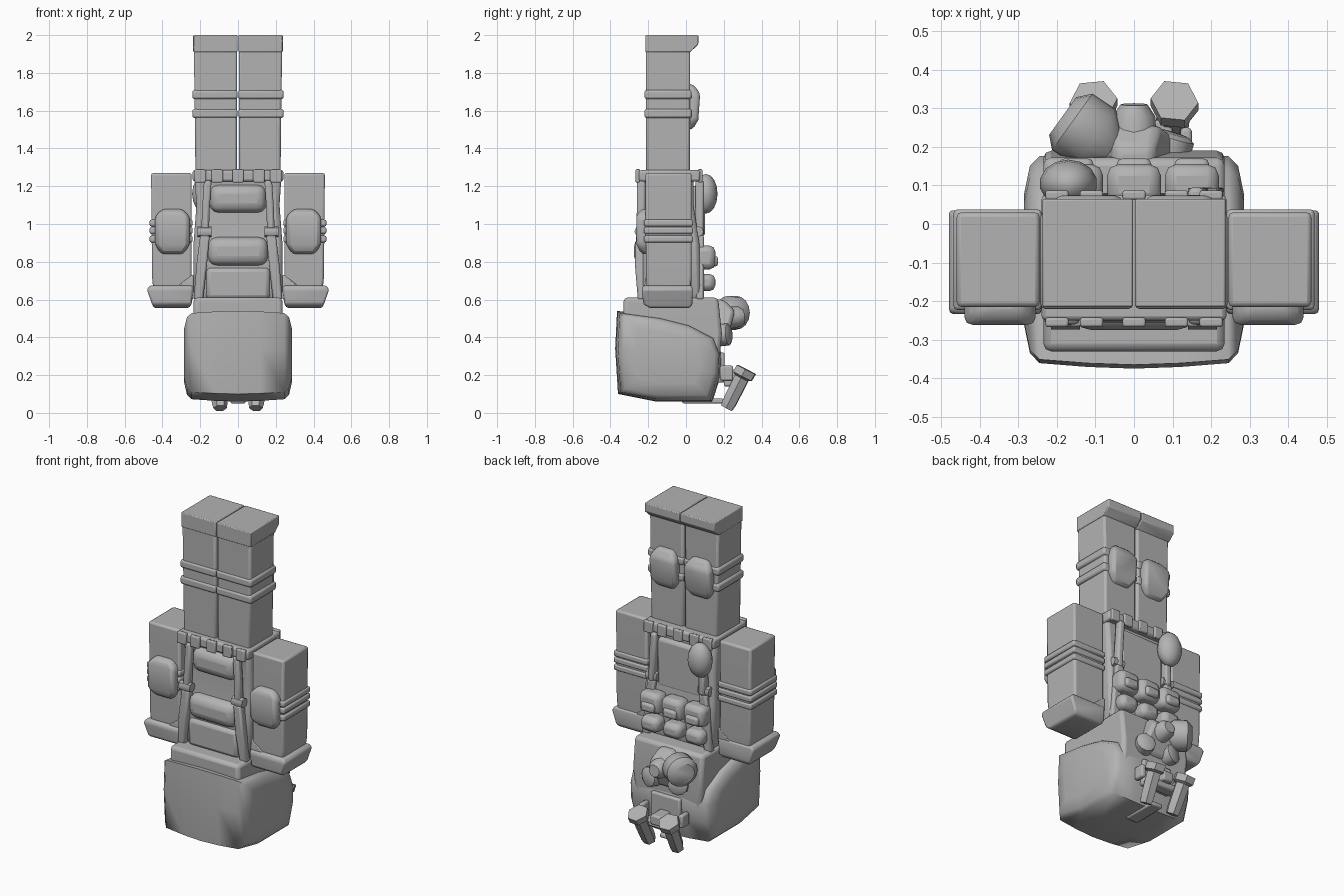
import bpy
import bmesh
import math
from mathutils import Vector

if "Cube" in bpy.data.objects:
    bpy.data.objects.remove(bpy.data.objects["Cube"])

GREY = (0.45, 0.45, 0.45, 1)
mat = bpy.data.materials.new("plain grey")
mat.use_nodes = True
mat.diffuse_color = GREY
mat.node_tree.nodes["Principled BSDF"].inputs["Base Color"].default_value = GREY


def finish(name, bm, bevel=0, segments=2, angle=45):
    bmesh.ops.recalc_face_normals(bm, faces=bm.faces)
    mesh = bpy.data.meshes.new(name)
    bm.to_mesh(mesh)
    bm.free()
    mesh.materials.append(mat)
    ob = bpy.data.objects.new(name, mesh)
    bpy.context.collection.objects.link(ob)
    if bevel:
        mod = ob.modifiers.new("Bevel", "BEVEL")
        mod.width, mod.segments = bevel, segments
    bpy.ops.object.select_all(action="DESELECT")
    ob.select_set(True)
    bpy.context.view_layer.objects.active = ob
    bpy.ops.object.shade_smooth_by_angle(angle=math.radians(angle))
    return ob


def skin(name, rings, **kw):
    """Bridge equal rings of points and cap both ends."""
    bm = bmesh.new()
    loops = [[bm.verts.new(p) for p in ring] for ring in rings]
    n = len(loops[0])
    for a, b in zip(loops, loops[1:]):
        for i in range(n):
            j = (i + 1) % n
            bm.faces.new((a[i], a[j], b[j], b[i]))
    bm.faces.new(loops[0])
    bm.faces.new(loops[-1])
    return finish(name, bm, **kw)


def stack(name, levels, side=1, **kw):
    """Rectangles (z, x0, x1, y0, y1) joined from bottom to top."""
    rings = [[(side * x, y, z) for x, y in ((a, c), (b, c), (b, d), (a, d))]
             for z, a, b, c, d in levels]
    return skin(name, rings, **kw)


def box(name, x, y, z, side=1, **kw):
    return stack(name, [(h, *x, *y) for h in z], side, **kw)


def tube(name, points, sides=12, **kw):
    """Straight-axis tube through (position, radius) stations."""
    axis = Vector(points[-1][0]) - Vector(points[0][0])
    rot = axis.to_track_quat("Z", "Y")
    turns = [2 * math.pi * i / sides for i in range(sides)]
    rings = [[Vector(p) + rot @ Vector((r * math.cos(t), r * math.sin(t), 0))
              for t in turns] for p, r in points]
    return skin(name, rings, **kw)


def ball(name, centre, size):
    bm = bmesh.new()
    bmesh.ops.create_uvsphere(bm, u_segments=14, v_segments=8, radius=1)
    for v in bm.verts:
        v.co = Vector(c + s * k for c, s, k in zip(centre, size, v.co))
    return finish(name, bm)


# Head and helmet, upside down at the base
stack("head", [(0.2, -0.22, 0.22, -0.31, 0.17), (0.42, -0.235, 0.235, -0.33, 0.19),
               (0.61, -0.235, 0.235, -0.33, 0.17)], bevel=0.02)
outline = [(-.365, .54), (-.375, .34), (-.36, .10), (-.16, .06), (.14, .06),
           (.185, .2), (.19, .31), (.155, .4), (.02, .47), (-.14, .51)]
rings = []
for x, k in ((-.285, .6), (-.27, .86), (-.245, .95), (-.12, .985), (0, 1),
             (.12, .985), (.245, .95), (.27, .86), (.285, .6)):
    rings.append([(x, -.09 + (y + .09) * k, .31 + (z - .31) * k) for y, z in outline])
skin("helmet", rings, angle=60)

# Face mask with eyepieces, valve and filter
stack("mask", [(.37, -.15, .15, .15, .2), (.45, -.1, .1, .15, .235),
               (.54, -.07, .07, .15, .26), (.6, -.05, .05, .12, .2)], bevel=.02)
tube("mask_valve", [((0, .2, .5), .06), ((0, .28, .51), .055), ((0, .31, .51), .035)])
tube("mask_filter", [((-.06, .19, .53), .05), ((-.1, .225, .53), .09),
                     ((-.16, .265, .53), .09), ((-.185, .28, .53), .06)], sides=16)
for s, label in ((1, "left"), (-1, "right")):
    tube(label + "_eyepiece", [((s * .08, .16, .41), .06), ((s * .1, .225, .415), .058),
                               ((s * .103, .235, .416), .04)])

# Night goggles and their mount
box("goggle_mount_plate", (-.1, .1), (.15, .205), (.16, .32), bevel=.01)
box("goggle_bridge", (-.1, .1), (.2, .27), (.14, .18), bevel=.01)
box("goggle_arm", (-.035, .035), (.18, .3), (.17, .23), bevel=.01)
box("mount_strap", (-.04, .04), (-.02, .2), (.05, .075), bevel=.008)
for s, label in ((1, "left"), (-1, "right")):
    tube(label + "_goggle", [((s * .095, .215, .025), .036), ((s * .097, .23, .055), .042),
                             ((s * .103, .295, .185), .044), ((s * .105, .3, .195), .062),
                             ((s * .105, .32, .23), .062)], sides=6)
    box(label + "_goggle_tab", (.12, .15), (.18, .25), (.17, .25), s, bevel=.01)

# Torso and vest
stack("torso", [(.57, -.2, .2, -.2, .06), (.64, -.235, .235, -.235, .08),
                (.9, -.235, .235, -.225, .07), (1.1, -.22, .22, -.2, .04),
                (1.25, -.23, .23, -.22, .04)], bevel=.02)
box("belt", (-.24, .24), (-.25, .075), (1.225, 1.285), bevel=.012)
for x in (-.2, -.11, 0, .11, .2):
    for y, end in ((-.255, "back"), (.075, "front")):
        box(end + "_belt_loop", (x - .03, x + .03), (y - .012, y + .012), (1.22, 1.29), bevel=.006)
box("lower_back_roll", (-.15, .15), (-.255, -.15), (1.06, 1.21), bevel=.05, segments=3)
box("upper_back_roll", (-.16, .16), (-.275, -.15), (.78, .93), bevel=.05, segments=3)
box("back_yoke", (-.17, .17), (-.25, -.18), (.6, .77), bevel=.025)
box("front_panel", (-.15, .15), (0, .07), (.9, 1.2), bevel=.02)
for s, label in ((1, "left"), (-1, "right")):
    for y, end in ((-.245, "back"), (.065, "front")):
        stack(f"{label}_{end}_lower_strap", [(.93, .155, .195, y - .02, y + .03),
                                             (1.08, .15, .19, y - .015, y + .03),
                                             (1.23, .14, .18, y - .015, y + .03)], s, bevel=.012)
        stack(f"{label}_{end}_strap", [(.6, .185, .235, y - .01, y + .03),
                                       (.78, .165, .22, y - .025, y + .03),
                                       (.94, .15, .2, y - .02, y + .03)], s, bevel=.01)
        tube(f"{label}_{end}_strap_ring", [((s * .14, y, .96), .028), ((s * .215, y, .96), .028)],
             sides=8)

# Chest and hip pouches
for x in (-.15, 0, .15):
    box("chest_pouch", (x - .07, x + .07), (.05, .155), (.76, .885), bevel=.03)
    box("chest_pouch_flap", (x - .045, x + .045), (.1, .17), (.775, .83), bevel=.015)
    box("small_pouch", (x - .06, x + .06), (.05, .155), (.645, .735), bevel=.03)
ball("hip_pouch", (-.17, .105, 1.16), (.075, .062, .105))
box("hip_pouch_strap", (-.19, -.15), (.05, .1), (.94, 1.07), bevel=.01)

# Arms and legs
for s, label in ((1, "left"), (-1, "right")):
    stack(label + "_arm", [(.62, .245, .445, -.205, .02), (.72, .245, .455, -.212, .03),
                           (1.27, .245, .46, -.215, .03)], s, bevel=.012)
    stack(label + "_hand", [(.555, .26, .445, -.19, .02), (.575, .245, .455, -.225, .035),
                            (.655, .24, .483, -.235, .035), (.675, .24, .465, -.225, .03)],
          s, bevel=.01)
    stack(label + "_cuff", [(.6, .235, .3, -.21, .02), (.67, .235, .32, -.22, .03),
                            (.73, .235, .25, -.21, .03)], s, bevel=.008)
    for z in (.92, .965, 1.005):
        box(label + "_arm_band", (.24, .468), (-.223, .038), (z - .018, z + .018), s, bevel=.01)
    stack(label + "_elbow_pad", [(.84, .29, .405, -.235, -.18), (.89, .255, .44, -.262, -.18),
                                 (1.04, .255, .44, -.262, -.18), (1.08, .295, .4, -.24, -.18)],
          s, bevel=.02)
    stack(label + "_leg", [(1.2, .005, .225, -.21, .02), (1.55, .005, .228, -.212, .022),
                           (1.93, .005, .234, -.212, .022)], s, bevel=.012)
    stack(label + "_boot", [(1.91, .003, .237, -.215, .022), (1.95, .003, .237, -.215, .065),
                            (2, .003, .237, -.215, .065)], s, bevel=.005)
    for z in (1.585, 1.685):
        box(label + "_leg_band", (.002, .242), (-.22, .03), (z - .024, z + .024), s, bevel=.012)
    stack(label + "_knee_pad", [(1.5, .065, .17, 0, .035), (1.55, .03, .205, 0, .065),
                                (1.69, .03, .205, 0, .075), (1.74, .065, .17, 0, .04)],
          s, bevel=.02)
